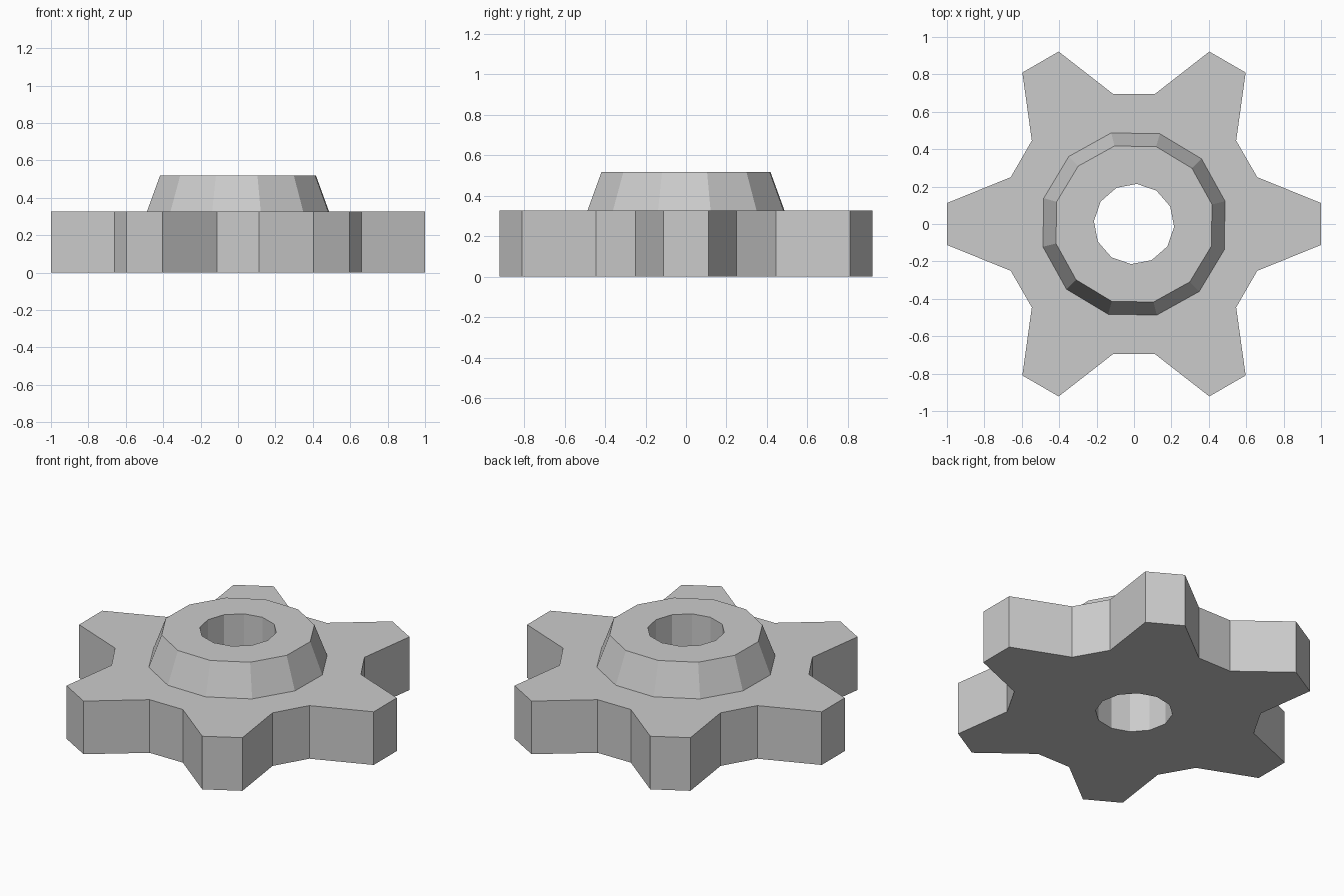
import bpy, bmesh
from math import cos, sin, radians

if "Cube" in bpy.data.objects:
    bpy.data.objects.remove(bpy.data.objects["Cube"])

PLATE_H, HUB_H = 0.326, 0.518


def polar(r, deg):
    return (r * cos(radians(deg)), r * sin(radians(deg)))


def ring(r, offset, n=12):
    return [polar(r, offset + 360 * i / n) for i in range(n)]


def loft(name, low, high, z0, z1):
    """Closed solid between two matching outlines."""
    bm = bmesh.new()
    a = [bm.verts.new((x, y, z0)) for x, y in low]
    b = [bm.verts.new((x, y, z1)) for x, y in high]
    n = len(a)
    bm.faces.new(a[::-1])
    bm.faces.new(b)
    for i in range(n):
        j = (i + 1) % n
        bm.faces.new((a[i], a[j], b[j], b[i]))
    bmesh.ops.recalc_face_normals(bm, faces=bm.faces)
    mesh = bpy.data.meshes.new(name)
    bm.to_mesh(mesh)
    bm.free()
    ob = bpy.data.objects.new(name, mesh)
    bpy.context.collection.objects.link(ob)
    return ob


def boolean(ob, tool, operation):
    mod = ob.modifiers.new(operation.lower(), 'BOOLEAN')
    mod.object, mod.operation, mod.solver = tool, operation, 'EXACT'
    bpy.context.view_layer.objects.active = ob
    bpy.ops.object.modifier_apply(modifier=mod.name)
    bpy.data.objects.remove(tool, do_unlink=True)


# Six-toothed plate
outline = []
for k in range(6):
    for r, a in ((1.006, -6.4), (1.006, 6.4), (0.705, 20.8), (0.705, 39.2)):
        outline.append(polar(r, a + 60 * k))
gear = loft("gear", outline, outline, 0, PLATE_H)

# Tapered hub, continued down into the plate for a clean union
sink = 0.1
slope = (0.502 - 0.430) / (HUB_H - PLATE_H)
hub = loft("hub", ring(0.502 + slope * sink, 14), ring(0.430, 14),
           PLATE_H - sink, HUB_H)
boolean(gear, hub, 'UNION')

# Through bore
bore = loft("bore_cutter", ring(0.215, -4), ring(0.215, -4), -0.2, 0.8)
bore.hide_render = True
boolean(gear, bore, 'DIFFERENCE')
